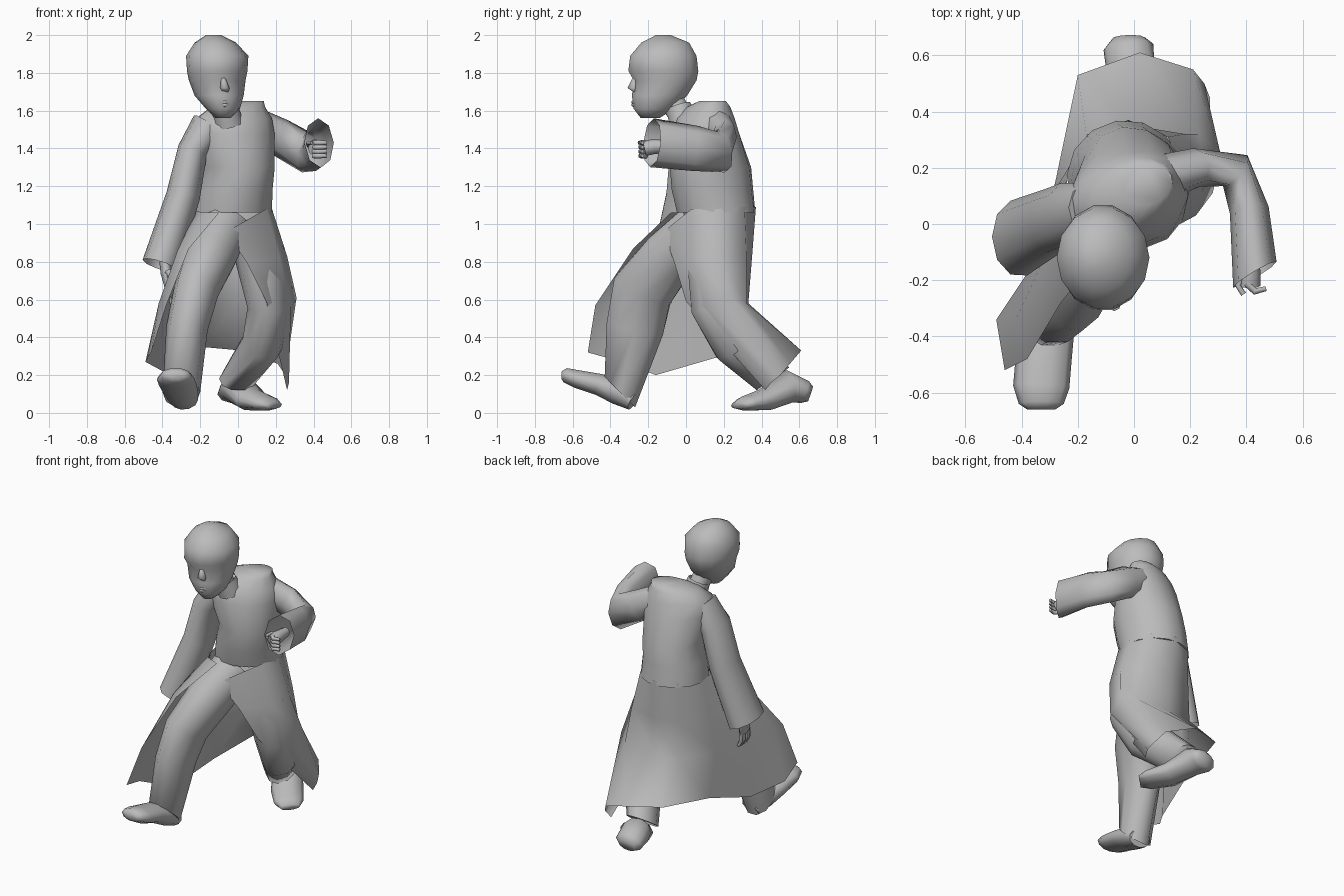
import bpy
import bmesh
import math
from mathutils import Vector

default_cube = bpy.data.objects.get("Cube")
if default_cube:
    bpy.data.objects.remove(default_cube, do_unlink=True)

UNIT = 0.01  # all part measurements below are in hundredths

grey = bpy.data.materials.new("plain grey")
grey.use_nodes = True
COLOUR = (0.5, 0.5, 0.5, 1)
grey.diffuse_color = COLOUR
for node in grey.node_tree.nodes:
    if node.type == "BSDF_PRINCIPLED":
        node.inputs["Base Color"].default_value = COLOUR


def finish(name, bm, angle=75):
    """Turn a bmesh into a shaded object."""
    bmesh.ops.recalc_face_normals(bm, faces=bm.faces)
    mesh = bpy.data.meshes.new(name)
    bm.to_mesh(mesh)
    bm.free()
    mesh.materials.append(grey)
    obj = bpy.data.objects.new(name, mesh)
    bpy.context.collection.objects.link(obj)
    bpy.ops.object.select_all(action="DESELECT")
    obj.select_set(True)
    bpy.context.view_layer.objects.active = obj
    bpy.ops.object.shade_smooth_by_angle(angle=math.radians(angle))
    return obj


def loft(name, stations, side=(1, 0, 0), sides=10, axis=None, end=None, open_end=False):
    """Skin oval rings; a station is x, y, z, radius along side, other radius."""
    bm = bmesh.new()
    centres = [Vector(s[:3]) * UNIT for s in stations]
    rings = []
    last = len(stations) - 1
    for i, station in enumerate(stations):
        tangent = centres[min(i + 1, last)] - centres[max(i - 1, 0)]
        if axis:
            tangent = Vector(axis)
        if end and i == last:
            tangent = Vector(end)
        tangent.normalize()
        u = Vector(side)
        u = (u - tangent * u.dot(tangent)).normalized()
        v = tangent.cross(u)
        ring = []
        for k in range(sides):
            a = math.tau * k / sides
            offset = u * math.cos(a) * station[3] + v * math.sin(a) * station[4]
            ring.append(bm.verts.new(centres[i] + offset * UNIT))
        rings.append(ring)
    for low, high in zip(rings, rings[1:]):
        for k in range(sides):
            n = (k + 1) % sides
            bm.faces.new((low[k], low[n], high[n], high[k]))
    bm.faces.new(rings[0])
    if not open_end:
        bm.faces.new(rings[-1])
    return finish(name, bm)


def sheet(name, columns):
    """Skin a cloth panel from columns of points running downwards."""
    bm = bmesh.new()
    grid = [[bm.verts.new(Vector(p) * UNIT) for p in col] for col in columns]
    for a, b in zip(grid, grid[1:]):
        for r in range(len(a) - 1):
            bm.faces.new((a[r], b[r], b[r + 1], a[r + 1]))
    return finish(name, bm)


UP = (0, 0, 1)
TWIST = (0.93, 0.37, 0)  # the chest turns towards its right

# Torso, collar and neck
loft("torso", [
    (-3, 16, 106, 21, 21), (-2, 14, 118, 20, 22), (0, 13, 130, 19, 22),
    (-2, 10, 148, 22, 18), (-2, 10, 156, 21, 15), (0, 12, 162, 15, 11),
    (5, 14, 165, 9, 7),
], side=TWIST, sides=14, axis=UP)
loft("collar", [(-5, -1, 153, 8, 8), (-7, -4, 162, 7, 7)], open_end=True)
loft("neck", [(-5, 0, 152, 6, 6), (-9, -9, 168, 6, 7)])

# Head with recessed eye line, nose and mouth
loft("head", [
    (-8, -19, 156, 4, 5), (-8, -17, 161, 9, 11), (-10, -14, 168, 13, 15),
    (-11, -11, 176, 15, 17), (-11, -12, 181, 16, 19), (-11, -12, 189, 16.5, 18),
    (-12, -11, 196, 11, 13), (-13, -12, 200, 4, 4),
], sides=14, axis=UP)
loft("nose", [(-8, -27, 178, 1, 1), (-7, -28, 172, 2.5, 3), (-7, -27, 170, 2, 1)],
     sides=8, axis=UP)
for name, z in (("upper_lip", 164.5), ("lower_lip", 163)):
    loft(name, [(-11, -26, z, 0.5, 0.5), (-7, -28, z, 1, 1), (-4, -26, z, 0.5, 0.5)],
         side=UP, sides=6)

# Coat skirt, from the left front edge round the back to the right front edge
sheet("coat_skirt", [
    [(-6, -12, 96), (5, -6, 79), (15, 0, 59), (26, 42, 12)],
    [(15, 3, 108), (22, 3, 82), (28, 11, 56), (27, 45, 16)],
    [(18, 17, 108), (26, 18, 83), (31, 24, 61), (25, 50, 20)],
    [(12, 31, 109), (18, 32, 83), (23, 32, 58), (21, 55, 26)],
    [(-2, 37, 109), (0, 35, 83), (0, 33, 58), (2, 61, 33)],
    [(-16, 32, 109), (-16, 32, 83), (-17, 32, 58), (-20, 53, 35)],
    [(-24, 16, 107), (-27, 14, 83), (-29, 10, 58), (-28, 15, 29)],
    [(-22, 4, 107), (-31, -10, 86), (-37, -16, 57), (-36, -16, 20)],
    [(-19, -4, 106), (-32, -22, 86), (-42, -34, 58), (-49, -34, 27)],
    [(-10, -8, 106), (-26, -28, 87), (-38, -48, 57), (-46, -52, 32)],
])

# Trouser legs
loft("right_leg", [
    (-7, 8, 99, 14, 14), (-14, -8, 84, 14, 15), (-22, -23, 65, 12, 17),
    (-27, -27, 45, 11, 16), (-30, -35, 11, 10, 12),
], end=(0, -0.7, -0.7))
loft("left_leg", [
    (6, 12, 102, 12, 13), (12, 13, 80, 13, 13), (16, 14, 56, 11, 12),
    (13, 26, 37, 11, 13), (0, 46, 18, 10, 11),
], end=(0, 0.57, -0.82))

# Shoes
loft("right_shoe", [
    (-28, -28, 6, 7, 5), (-30, -36, 11, 9, 7), (-32, -46, 15, 10, 6),
    (-33, -58, 18, 10, 5), (-33, -64, 20, 8, 4), (-33, -66, 20, 5, 2),
])
loft("left_shoe", [
    (-2, 66, 10, 6, 4), (-2, 63, 11, 9, 6), (-1, 54, 14, 9, 9), (7, 42, 7, 10, 6),
    (15, 32, 5, 9, 4), (19, 28, 4, 6, 2),
], side=(0.87, 0.5, 0))

# Sleeves, open at the cuffs
loft("right_sleeve", [
    (-15, 5, 152, 10, 10), (-24, 3, 139, 8, 12), (-29, 1, 115, 9, 12),
    (-41, -5, 78, 10, 14),
], open_end=True)
loft("left_sleeve", [
    (6, 15, 154, 9, 9), (22, 20, 146, 10, 7), (36, 19, 138, 11, 7),
    (41, 5, 140, 12, 7), (43, -18, 143, 13, 9),
], side=UP, end=(0.6, -1, 0.1), open_end=True, sides=8)

# Hands: a palm, a thumb and a row of four fingers each
loft("right_palm", [(-39, -4, 84, 3, 4), (-38, -7, 74, 3, 5), (-37, -9, 67, 2, 5)], sides=8)
loft("right_thumb", [(-37, -11, 75, 2, 2), (-34, -14, 69, 1, 1), (-34, -14, 66, 1, 1)], sides=6)
loft("left_palm", [(41, -8, 141, 3, 3), (41, -17, 141, 4, 4), (41, -22, 140, 4, 4)],
     side=UP, sides=8)
loft("left_thumb", [(38, -17, 142, 2, 2), (37, -22, 143, 1, 1), (39, -25, 143, 1, 1)], sides=6)
for i in range(4):
    y = -13 + 2.5 * i
    loft(f"right_finger_{i + 1}",
         [(-37, y, 68, 1.3, 1.3), (-37, y, 62, 1.3, 1.3), (-35, y, 58, 1, 1)], sides=6)
    z = 143 - 2.3 * i
    loft(f"left_finger_{i + 1}",
         [(40, -21, z, 1.4, 1.4), (43, -24, z, 1.4, 1.4), (47, -23, z, 1, 1)],
         side=UP, sides=6)
